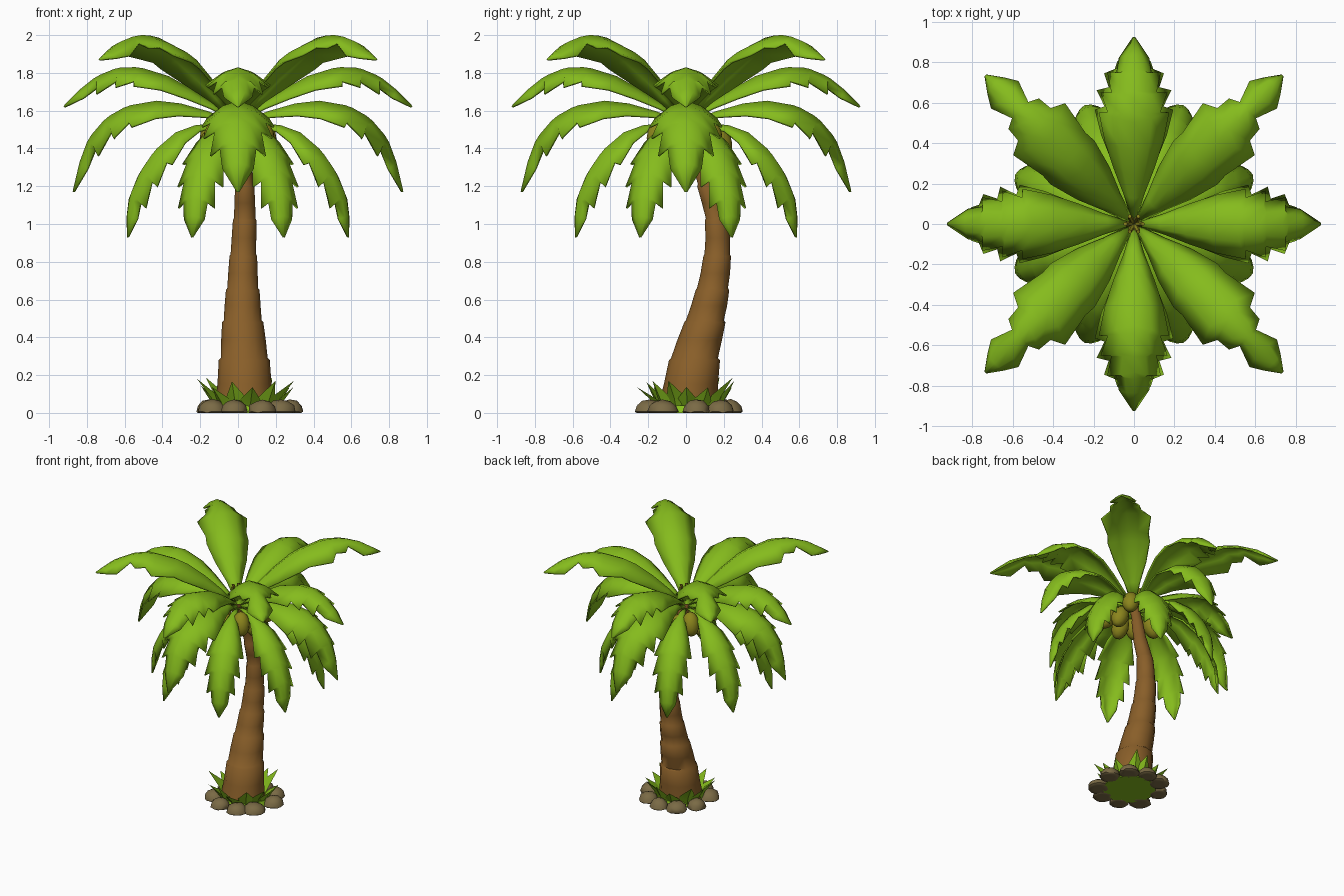
import bpy, bmesh, math, random
from mathutils import Vector, Matrix

if "Cube" in bpy.data.objects:
    bpy.data.objects.remove(bpy.data.objects["Cube"])
random.seed(4)

def material(name, col):
    m = bpy.data.materials.new(name)
    m.diffuse_color = (*col, 1)
    m.use_nodes = True
    m.node_tree.nodes["Principled BSDF"].inputs["Base Color"].default_value = m.diffuse_color
    return m

GREEN = material("leaf_green", (0.235, 0.50, 0.012))
BROWN = material("bark_brown", (0.25, 0.113, 0.022))
STONE = material("stone_grey_brown", (0.195, 0.145, 0.06))
OLIVE = material("coconut_olive", (0.26, 0.235, 0.012))

def finish(name, bm, mat, angle=40, thickness=0):
    bmesh.ops.recalc_face_normals(bm, faces=bm.faces)
    me = bpy.data.meshes.new(name)
    bm.to_mesh(me)
    bm.free()
    me.materials.append(mat)
    ob = bpy.data.objects.new(name, me)
    bpy.context.collection.objects.link(ob)
    if thickness:
        s = ob.modifiers.new("thickness", 'SOLIDIFY')
        s.thickness, s.offset = thickness, 0
    bpy.ops.object.select_all(action='DESELECT')
    ob.select_set(True)
    bpy.context.view_layer.objects.active = ob
    bpy.ops.object.shade_smooth_by_angle(angle=math.radians(angle))
    return ob

def spline(pts, t):
    """Catmull-Rom point through pts at t in 0..1"""
    n = len(pts) - 1
    i = min(int(t * n), n - 1)
    u = t * n - i
    p = [Vector(q) for q in pts]
    b, c = p[i], p[i + 1]
    a = p[i - 1] if i else 2 * b - c
    d = p[i + 2] if i + 2 <= n else 2 * c - b
    return 0.5 * (2 * b + (c - a) * u + (2 * a - 5 * b + 4 * c - d) * u * u
                  + (3 * b - a - 3 * c + d) * u ** 3)

# --- Fronds: arched leaf with toothed edge; rows are ridge t, edge t, width
TEETH = [(.50, .54, 1), (.54, .545, .75), (.62, .69, .95), (.66, .67, .64), (.75, .83, .76),
         (.79, .80, .5), (.88, .90, .42), (1, 1, .02)]
BROAD = [(0, 0, .08), (.12, .12, .27), (.25, .25, .57), (.37, .38, .83)] + TEETH
NARROW = [(0, 0, .08), (.12, .12, .16), (.25, .25, .36), (.37, .38, .68)] + TEETH
LOBED = [(0, 0, .08), (.12, .12, .3), (.25, .25, .62), (.37, .39, .84), (.44, .45, .82), (.56, .61, 1),
         (.62, .65, .62), (.68, .73, .58), (.74, .75, .3), (.83, .88, .52), (.93, .94, .3), (1, 1, .02)]

def frond(name, ridge, width, angle, outline):
    bm = bmesh.new()
    rot = Matrix.Rotation(angle, 3, 'Z')

    def vert(t, side, drop):
        p = spline(ridge, t)
        d = (spline(ridge, min(t + .02, 1)) - spline(ridge, max(t - .02, 0))).normalized()
        r, z = p[0] + d[1] * drop, p[1] - d[0] * drop
        return bm.verts.new(rot @ Vector((r, side, z)))

    rows = []
    for t, e, w in outline:
        w *= width
        m = t + (e - t) * .4
        rows.append([vert(e, -w, w * .55), vert(m, -w * .5, w * .17), vert(t, 0, 0),
                     vert(m, w * .5, w * .17), vert(e, w, w * .55)])
    for a, b in zip(rows, rows[1:]):
        for k in range(4):
            bm.faces.new((a[k], a[k + 1], b[k + 1], b[k]))
    return finish(name, bm, GREEN, 50, .012)

TIERS = [  # name, ridge (radius, height), half width, count, first angle, outline
    ("top_frond", [(.03, 1.56), (.2, 1.74), (.4, 1.90), (.64, 1.99), (.85, 1.97), (1.035, 1.87)], .178, 4, 45, LOBED),
    ("upper_frond", [(.03, 1.56), (.2, 1.68), (.4, 1.79), (.6, 1.825), (.77, 1.76), (.92, 1.62)], .17, 4, 0, BROAD),
    ("middle_frond", [(.03, 1.54), (.25, 1.62), (.46, 1.645), (.66, 1.58), (.8, 1.42), (.87, 1.17)], .19, 4, 0, BROAD),
    ("lower_frond", [(.03, 1.52), (.2, 1.525), (.38, 1.465), (.53, 1.31), (.62, 1.12), (.63, .93)], .135, 8, 22.5, NARROW)]
for name, ridge, width, count, first, outline in TIERS:
    for i in range(count):
        frond(f"{name}_{i + 1}", ridge, width, math.radians(first + 360 * i / count), outline)

# --- Trunk: curved, tapering, with a small ledge at each segment
PATH = [(.035, .01, .02, .16), (.033, .045, .28, .135), (.025, .10, .48, .109),
        (.025, .14, .65, .089), (.028, .165, .83, .073), (.035, .162, 1.02, .062),
        (.035, .11, 1.2, .051), (.02, .06, 1.38, .042), (0, 0, 1.55, .036)]
bm = bmesh.new()
rings = []
SIDES = 12
def ring(x, y, z, r):
    rings.append([bm.verts.new((x + r * math.cos(k * math.tau / SIDES),
                                y + r * math.sin(k * math.tau / SIDES), z)) for k in range(SIDES)])
for i, (x, y, z, r) in enumerate(PATH):
    ring(x, y, z, r)
    if 0 < i < len(PATH) - 1:
        ring(x, y, z + .01, r * .92)
    if i < len(PATH) - 1:
        mx, my, mz, mr = spline(PATH, (i + .5) / (len(PATH) - 1))
        ring(mx, my, mz, mr * .97)
for a, b in zip(rings, rings[1:]):
    for k in range(SIDES):
        j = (k + 1) % SIDES
        bm.faces.new((a[k], a[j], b[j], b[k]))
bm.faces.new(rings[0])
bm.faces.new(rings[-1])
finish("trunk", bm, BROWN, 55)

# --- Coconuts: ellipsoids under the crown, tilted away from the trunk
COCONUTS = [(.13, 0, 1.41), (.14, .13, 1.47), (-.05, .18, 1.44), (-.14, .14, 1.47),
            (.13, -.145, 1.47), (-.12, -.14, 1.47), (-.15, .02, 1.42), (.02, -.13, 1.42)]
for i, (x, y, z) in enumerate(COCONUTS):
    bm = bmesh.new()
    mat = (Matrix.Translation((x, y, z)) @ Matrix.Rotation(math.atan2(y, x), 4, 'Z')
           @ Matrix.Rotation(math.radians(-22), 4, 'Y') @ Matrix.Diagonal((.062, .062, .09, 1)))
    bmesh.ops.create_uvsphere(bm, u_segments=12, v_segments=8, radius=1, matrix=mat)
    finish(f"coconut_{i + 1}", bm, OLIVE, 60)

# --- Short stalks in the middle of the crown
bm = bmesh.new()
for i in range(6):
    mat = (Matrix.Translation((0, 0, 1.54)) @ Matrix.Rotation(i * math.tau / 6, 4, 'Z')
           @ Matrix.Rotation(math.radians(17), 4, 'Y') @ Matrix.Translation((0, 0, .07)))
    bmesh.ops.create_cone(bm, cap_ends=True, segments=6, radius1=.022, radius2=.01, depth=.16, matrix=mat)
finish("crown_stalks", bm, OLIVE)

# --- Grass: mound disc and a ring of folded blades leaning outward
CX, CY = .055, .015
bm = bmesh.new()
bmesh.ops.create_cone(bm, cap_ends=True, segments=16, radius1=.19, radius2=.17, depth=.04,
                      matrix=Matrix.Translation((CX, CY, .02)))
finish("grass_mound", bm, GREEN)
bm = bmesh.new()
COUNT = 13
for i in range(COUNT):
    rot = Matrix.Rotation((i + random.uniform(-.2, .2)) * math.tau / COUNT, 3, 'Z')
    h = random.uniform(.13, .2)
    tip = random.uniform(.23, .28)
    v = [bm.verts.new(rot @ Vector(p) + Vector((CX - .01, CY, 0))) for p in
         [(.13, -.05, .02), (.17, 0, .02), (.13, .05, .02), (.17, .055, h * .5),
          (.195, 0, h * .45), (.17, -.055, h * .5), (tip, 0, h)]]
    for f in ((0, 1, 4, 5), (1, 2, 3, 4), (5, 4, 6), (4, 3, 6), (0, 5, 6, 3, 2), (0, 2, 1)):
        bm.faces.new([v[k] for k in f])
finish("grass_blades", bm, GREEN, 25)

# --- Stones: flat-bottomed domes around the base
for i in range(9):
    a = (i + random.uniform(-.15, .15)) * math.tau / 9 + .1
    s = random.uniform(.064, .08)
    bm = bmesh.new()
    bmesh.ops.create_icosphere(bm, subdivisions=2, radius=1)
    for v in bm.verts:
        v.co *= random.uniform(.95, 1.05)
        v.co.z = max(v.co.z, -.1)
    bm.transform(Matrix.Translation((CX + .222 * math.cos(a), CY + .222 * math.sin(a), .0065))
                 @ Matrix.Rotation(a, 4, 'Z') @ Matrix.Diagonal((s, s * 1.05, .065, 1)))
    finish(f"stone_{i + 1}", bm, STONE, 40)
